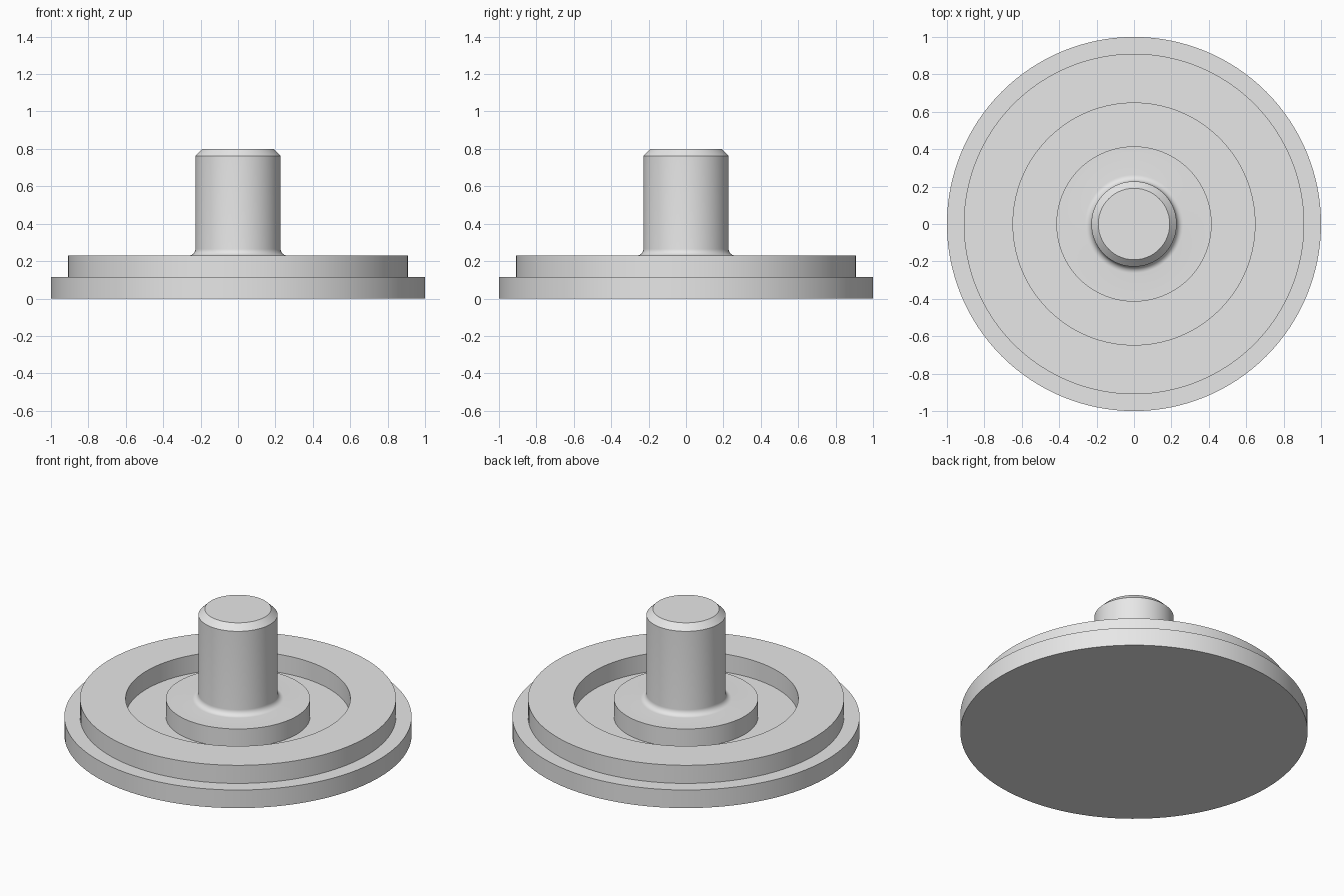
import bpy
import bmesh
from math import cos, sin, pi, radians

SEGMENTS = 128

cube = bpy.data.objects.get("Cube")
if cube:
    bpy.data.objects.remove(cube, do_unlink=True)

# Plain metal
metal = bpy.data.materials.new("grey metal")
metal.use_nodes = True
colour = (0.8, 0.8, 0.8, 1.0)
metal.diffuse_color = colour
metal.node_tree.nodes["Principled BSDF"].inputs["Base Color"].default_value = colour


def lathe(name, profile):
    """Revolve (radius, height) points about z, capping both ends."""
    bm = bmesh.new()
    rings = []
    for r, z in profile:
        rings.append([bm.verts.new((r * cos(2 * pi * i / SEGMENTS),
                                    r * sin(2 * pi * i / SEGMENTS), z))
                      for i in range(SEGMENTS)])
    for low, high in zip(rings, rings[1:]):
        for i in range(SEGMENTS):
            j = (i + 1) % SEGMENTS
            bm.faces.new((low[i], low[j], high[j], high[i]))
    bm.faces.new(rings[0][::-1])
    bm.faces.new(rings[-1])
    bmesh.ops.recalc_face_normals(bm, faces=bm.faces)
    mesh = bpy.data.meshes.new(name)
    bm.to_mesh(mesh)
    bm.free()
    mesh.materials.append(metal)
    obj = bpy.data.objects.new(name, mesh)
    bpy.context.collection.objects.link(obj)
    bpy.ops.object.select_all(action='DESELECT')
    obj.select_set(True)
    bpy.context.view_layer.objects.active = obj
    bpy.ops.object.shade_smooth_by_angle(angle=radians(30))
    return obj


step_z, top_z, shaft_top = 0.115, 0.23, 0.8
shaft_r, fillet, chamfer = 0.228, 0.035, 0.037

# Stepped flange, groove and central hub
flange = [(1.0, 0), (1.0, step_z), (0.91, step_z), (0.91, top_z)]
groove = [(0.647, top_z), (0.647, step_z), (0.415, step_z), (0.415, top_z)]

# Rounded foot of the shaft
steps = 8
foot = [(shaft_r + fillet * (1 - sin(a)), top_z + fillet * (1 - cos(a)))
        for a in (i * pi / 2 / steps for i in range(steps + 1))]

# Chamfered shaft end
tip = [(shaft_r, shaft_top - chamfer), (shaft_r - chamfer, shaft_top)]

lathe("flanged_shaft", flange + groove + foot + tip)
